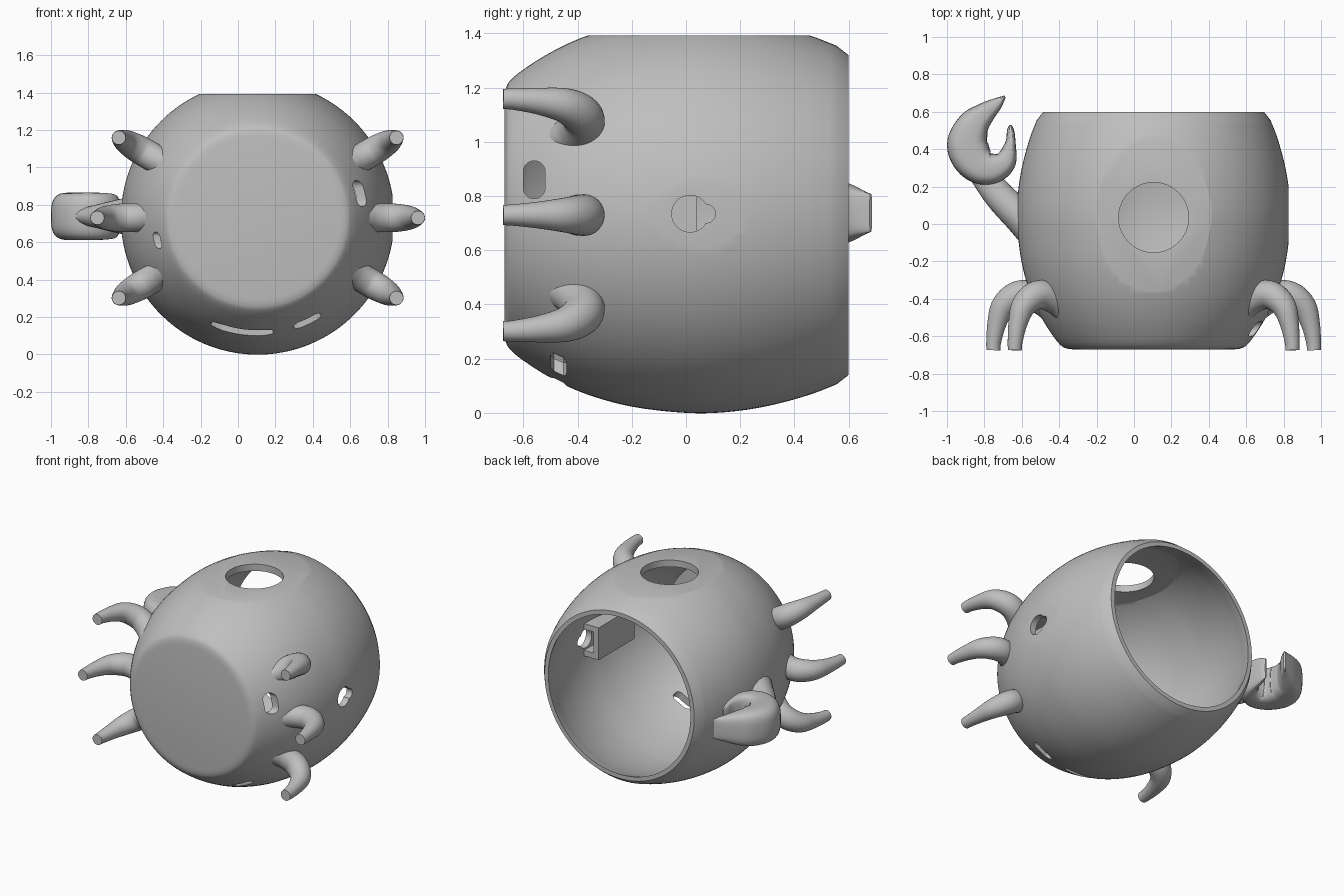
import bpy, bmesh, math
from mathutils import Matrix, Vector

if "Cube" in bpy.data.objects:
    bpy.data.objects.remove(bpy.data.objects["Cube"], do_unlink=True)

CX, CZ = 0.105, 0.73
CENTRE = Matrix.Translation((CX, 0, CZ))

grey = bpy.data.materials.new("plain_grey")
grey.use_nodes = True
grey.diffuse_color = (0.52, 0.52, 0.52, 1)
grey.node_tree.nodes["Principled BSDF"].inputs["Base Color"].default_value = (0.52, 0.52, 0.52, 1)


def finish(name, bm, matrix=Matrix()):
    bm.transform(matrix)
    bmesh.ops.recalc_face_normals(bm, faces=bm.faces[:])
    mesh = bpy.data.meshes.new(name)
    bm.to_mesh(mesh)
    bm.free()
    mesh.materials.append(grey)
    ob = bpy.data.objects.new(name, mesh)
    bpy.context.collection.objects.link(ob)
    return ob


def smooth_path(points, steps=6):
    """Catmull-Rom through points of any dimension."""
    pts = [Vector(p) for p in points]
    ext = [pts[0] * 2 - pts[1]] + pts + [pts[-1] * 2 - pts[-2]]
    out = []
    for a, b, c, d in zip(ext, ext[1:], ext[2:], ext[3:]):
        for i in range(steps):
            t = i / steps
            out.append(0.5 * (2 * b + (c - a) * t + (2 * a - 5 * b + 4 * c - d) * t ** 2
                              + (3 * b - a - 3 * c + d) * t ** 3))
    return out + [pts[-1]]


def loft(name, points, power=2, matrix=Matrix(), sides=32):
    """Sweep along a flat path of (x, y, half width, half height)."""
    path = smooth_path(points)
    bm = bmesh.new()
    rings = []
    for i, p in enumerate(path):
        t = path[min(i + 1, len(path) - 1)] - path[max(i - 1, 0)]
        n = Vector((-t[1], t[0], 0)).normalized()
        ring = []
        for k in range(sides):
            a = math.tau * k / sides
            c, s = (math.copysign(abs(f) ** (2 / power), f) for f in (math.cos(a), math.sin(a)))
            ring.append(bm.verts.new(Vector((p[0], p[1], p[3] * s)) + n * p[2] * c))
        rings.append(ring)
    for r, q in zip(rings, rings[1:]):
        for k in range(sides):
            j = (k + 1) % sides
            bm.faces.new((r[k], r[j], q[j], q[k]))
    bm.faces.new(rings[0])
    bm.faces.new(rings[-1])
    return finish(name, bm, matrix)


def lathe(name, profile, clip_z, clip_x):
    """Turn a (y, radius) profile about y, then slice a flat on top and on one side."""
    bm = bmesh.new()
    verts = [bm.verts.new((r, y, 0)) for y, r in profile]
    edges = [bm.edges.new(pair) for pair in zip(verts, verts[1:])]
    bmesh.ops.spin(bm, geom=verts + edges, cent=(0, 0, 0), axis=(0, 1, 0),
                   angle=math.tau, steps=128, use_duplicate=False)
    bmesh.ops.remove_doubles(bm, verts=bm.verts[:], dist=0.0005)
    bm.transform(CENTRE)
    for co, no in (((0, 0, clip_z), (0, 0, 1)), ((clip_x, 0, 0), (1, 0, 0))):
        bmesh.ops.bisect_plane(bm, geom=bm.verts[:] + bm.edges[:] + bm.faces[:],
                               plane_co=co, plane_no=no, clear_outer=True)
        bmesh.ops.holes_fill(bm, edges=[e for e in bm.edges if e.is_boundary], sides=0)
    return finish(name, bm)


def pill(y, z, r, half, x0, x1):
    """Upright rounded slot cutter running along x."""
    bm = bmesh.new()
    ends = []
    for x in (x0, x1):
        ring = []
        for k in range(32):
            a = math.tau * (k + 0.5) / 32
            up = math.copysign(half, math.sin(a))
            ring.append(bm.verts.new((x, y + r * math.cos(a), z + up + r * math.sin(a))))
        bm.faces.new(ring)
        ends.append(ring)
    for k in range(32):
        j = (k + 1) % 32
        bm.faces.new((ends[0][k], ends[0][j], ends[1][j], ends[1][k]))
    return finish("cutter", bm)


def box(name, lo, hi):
    bm = bmesh.new()
    bmesh.ops.create_cube(bm, size=1)
    lo, hi = Vector(lo), Vector(hi)
    return finish(name, bm, Matrix.Translation((lo + hi) / 2) @ Matrix.Diagonal((*(hi - lo), 1)))


def cut(ob, cutter):
    mod = ob.modifiers.new("cut", "BOOLEAN")
    mod.operation, mod.solver, mod.object = "DIFFERENCE", "EXACT", cutter
    bpy.context.view_layer.objects.active = ob
    bpy.ops.object.modifier_apply(modifier=mod.name)


# Hollow barrel body
wall = [tuple(p) for p in smooth_path([
    (-.67, .435), (-.665, .466), (-.65, .495), (-.6, .537), (-.5, .6), (-.37, .66), (-.2, .707),
    (0, .73), (.15, .727), (.3, .705), (.45, .665), (.555, .625)], 4)]
body = lathe("body", [(-.67, 0)] + wall + [(.6, .59), (.6, 0)], 1.393, 0.825)
inner = [(max(y, -.61), r - .05) for y, r in wall]
cavity = lathe("cavity_cutter", [(-.61, 0)] + inner + [(.6, .56), (.7, .56), (.7, 0)], 1.345, 0.78)

# Openings: top hole, keyhole, side slots, curved slots underneath
bm = bmesh.new()
bmesh.ops.create_cone(bm, cap_ends=True, segments=64, radius1=.187, radius2=.187, depth=.4)
cutters = [finish("cutter", bm, Matrix.Translation((CX, .035, 1.4))),
           pill(.015, .735, .068, 0, .7, .9),
           pill(.075, .735, .034, 0, .7, .9),
           pill(-.56, .86, .04, .03, .5, .85),
           pill(-.58, .61, .026, .018, -.65, -.33)]
for start, end in ((-23.6, 7.6), (18.5, 33)):
    arc = []
    for i in range(7):
        a = math.radians(start + (end - start) * i / 6)
        arc.append((.61 * math.sin(a), -.61 * math.cos(a), .1, .018 if i in (0, 6) else .029))
    turn = Matrix.Translation((CX, -.47, CZ)) @ Matrix.Rotation(math.pi / 2, 4, "X")
    cutters.append(loft("cutter", arc, 6, turn))
for c in [cavity] + cutters:
    cut(body, c)

# Six curved legs, three on each side
parts = [body]
leg_path = [(.54, -.46, .07, .07), (.61, -.405, .075, .075), (.69, -.377, .077, .077),
            (.755, -.395, .074, .074), (.81, -.45, .064, .064), (.84, -.54, .05, .05),
            (.855, -.63, .04, .04), (.857, -.675, .037, .037)]
for side, turn in (("left", 0), ("right", 180)):
    for place, tilt in (("upper", -30), ("middle", 0), ("lower", 30)):
        spin = Matrix.Rotation(math.radians(turn + (tilt if turn == 0 else -tilt)), 4, "Y")
        leg = loft(side + "_" + place + "_leg", leg_path, 2, CENTRE @ spin)
        cut(leg, cavity)
        parts.append(leg)

# Arm and crescent claw on the right side
ARM_Z = Matrix.Translation((0, 0, .738))
arm = loft("claw_arm", [(-.50, -.08, .095, .105), (-.60, .03, .09, .098),
                        (-.72, .15, .08, .07), (-.82, .28, .07, .045)], 2, ARM_Z)
cut(arm, cavity)
claw = loft("claw", [(-.69, .682, .006, .07), (-.735, .642, .034, .085), (-.80, .59, .06, .108),
                     (-.86, .525, .088, .124), (-.89, .425, .11, .127), (-.85, .335, .105, .127),
                     (-.77, .297, .088, .127), (-.69, .335, .062, .122), (-.661, .43, .029, .105),
                     (-.66, .5, .019, .085), (-.662, .53, .006, .07)], 3.2, ARM_Z)
parts += [arm, claw]

# Socket bracket inside, beside the keyhole
parts += [box("bracket_plate", (.66, -.36, .62), (.70, .04, .85)),
          box("bracket_upper_rail", (.69, -.2, .81), (.775, .04, .85)),
          box("bracket_lower_rail", (.69, -.2, .62), (.775, .04, .66))]

for c in [cavity] + cutters:
    bpy.data.objects.remove(c, do_unlink=True)

# Smooth shading with sharp rims
for ob in bpy.context.selected_objects:
    ob.select_set(False)
for ob in parts:
    ob.select_set(True)
    bpy.context.view_layer.objects.active = ob
bpy.ops.object.shade_smooth_by_angle(angle=math.radians(24))
